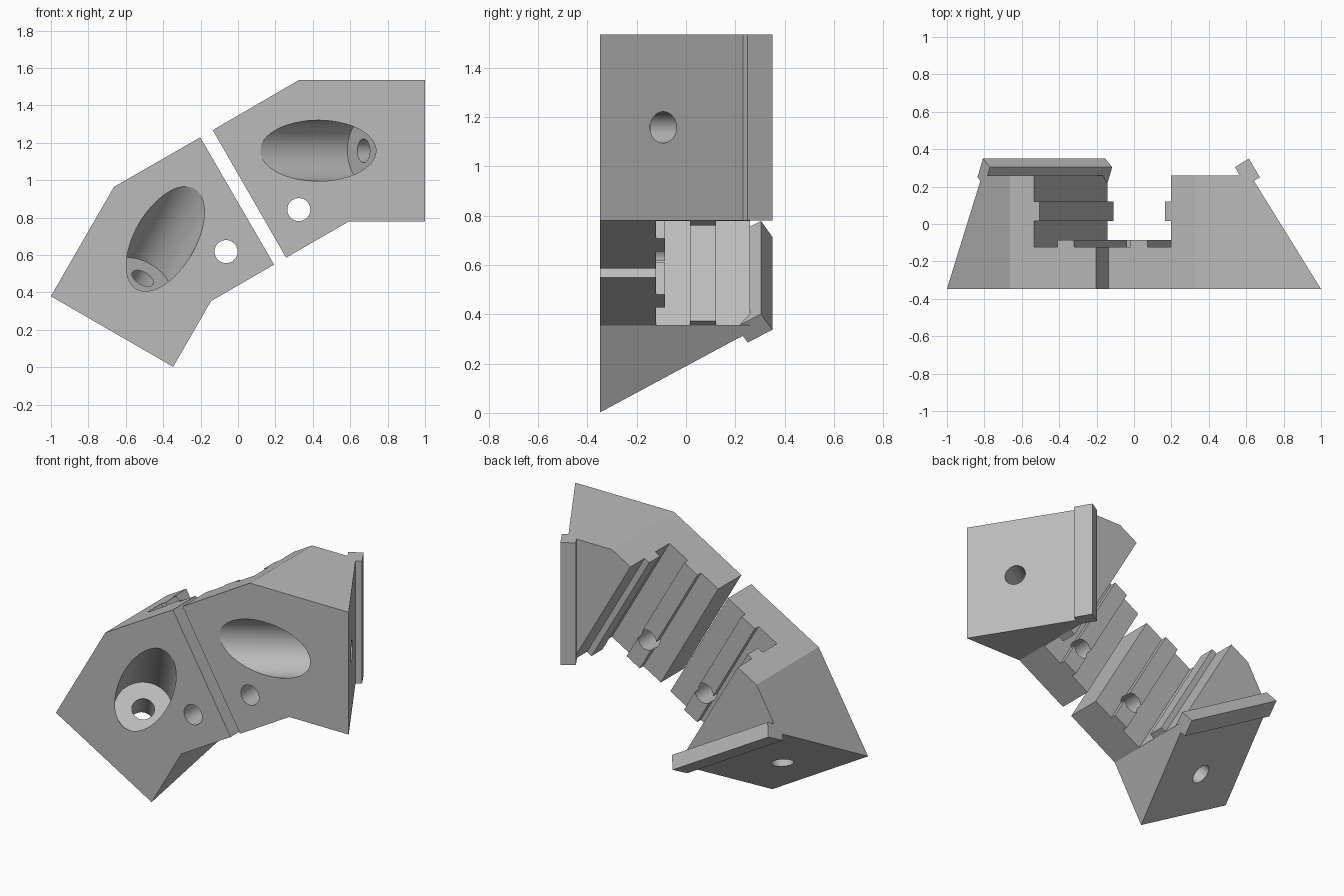
import bpy, bmesh, math
from mathutils import Matrix, Vector

cube = bpy.data.objects.get("Cube")
if cube:
    bpy.data.objects.remove(cube, do_unlink=True)

grey = bpy.data.materials.new("mid grey")
grey.use_nodes = True
GREY = (0.5, 0.5, 0.5, 1)
grey.diffuse_color = GREY
grey.node_tree.nodes["Principled BSDF"].inputs["Base Color"].default_value = GREY

# Main directions: across the rail (u), along the rail (v), and depth (y)
X, Y, Z = Vector((1, 0, 0)), Vector((0, 1, 0)), Vector((0, 0, 1))
TILT = math.radians(30)
U = Vector((math.cos(TILT), 0, math.sin(TILT)))
V = Vector((-math.sin(TILT), 0, math.cos(TILT)))
FRONT, BACK = -0.348, 0.26
BOTTOM, TOP = 0.78, 1.535
SLOPE = 0.62          # slant of the end face, x per y
MIRROR_U = 0.4785     # middle of the gap between the brackets


def finish(name, bm):
    bmesh.ops.recalc_face_normals(bm, faces=bm.faces)
    mesh = bpy.data.meshes.new(name)
    bm.to_mesh(mesh)
    bm.free()
    mesh.materials.append(grey)
    obj = bpy.data.objects.new(name, mesh)
    bpy.context.collection.objects.link(obj)
    return obj


def prism(name, points, a, b, axis, lo, hi):
    """Extrude a flat outline in directions a, b along axis."""
    bm = bmesh.new()
    face = bm.faces.new([bm.verts.new(a * p + b * q + axis * lo) for p, q in points])
    ext = bmesh.ops.extrude_face_region(bm, geom=[face])
    verts = [g for g in ext["geom"] if isinstance(g, bmesh.types.BMVert)]
    bmesh.ops.translate(bm, verts=verts, vec=axis * (hi - lo))
    return finish(name, bm)


def rod(name, start, end, radius):
    """Cylinder between two points."""
    d = end - start
    bm = bmesh.new()
    turn = d.to_track_quat("Z", "Y").to_matrix().to_4x4()
    bmesh.ops.create_cone(bm, cap_ends=True, segments=64, radius1=radius, radius2=radius,
                          depth=d.length, matrix=Matrix.Translation((start + end) / 2) @ turn)
    return finish(name, bm)


def combine(obj, other, operation):
    """Apply a boolean and discard the helper."""
    mod = obj.modifiers.new("cut", "BOOLEAN")
    mod.operation, mod.solver, mod.object = operation, "EXACT", other
    graph = bpy.context.evaluated_depsgraph_get()
    mesh = bpy.data.meshes.new_from_object(obj.evaluated_get(graph))
    obj.modifiers.clear()
    obj.data = mesh
    bpy.data.objects.remove(other, do_unlink=True)


# Bent body of the upper bracket
body = prism("upper_bracket",
             [(-0.135, 1.268), (0.325, TOP), (1, TOP), (1, BOTTOM), (0.594, BOTTOM), (0.257, 0.586)],
             X, Z, Y, FRONT, BACK)

# Slanted end face
end_x = lambda y: 1 - SLOPE * (y - FRONT)
combine(body, prism("end_cut", [(end_x(-0.5), -0.5), (end_x(0.5), 0.5), (1.5, 0.5), (1.5, -0.5)],
                    X, Y, Z, 0.5, 2), "DIFFERENCE")

# Rail seat, leaving one key rib on the wall and one on the floor
wall, floor, key = 0.902, -0.122, 0.036
seat = [(0.3, 0.5), (wall, 0.5), (wall, 0.121), (wall - key, 0.121), (wall - key, 0.016),
        (wall, 0.016), (wall, floor), (0.757, floor), (0.757, floor + key),
        (0.653, floor + key), (0.653, floor), (0.3, floor)]
combine(body, prism("seat_cut", seat, U, Y, V, 0, 1.6), "DIFFERENCE")

# Bolt hole through the floor
combine(body, rod("floor_hole", Vector((0.325, -0.6, 0.843)), Vector((0.325, 0.1, 0.843)), 0.0615),
        "DIFFERENCE")

# Bolt hole square to the end face, with a deep counterbore from the front
n = Vector((1, SLOPE, 0)).normalized()
exit_point = Vector((end_x(-0.092), -0.092, 1.158))
shoulder = exit_point - n * 0.2
combine(body, rod("counterbore", shoulder - n * 1.2, shoulder, 0.163), "DIFFERENCE")
combine(body, rod("end_hole", shoulder - n * 0.1, exit_point + n * 0.2, 0.0635), "DIFFERENCE")

# Locating lip along the back edge of the end face
combine(body, prism("lip", [(0.614, 0.35), (0.673, 0.25), (0.599, 0.204), (0.54, 0.304)],
                    X, Y, Z, BOTTOM, TOP), "UNION")

# Lower bracket is the reflection across the gap
lower = bpy.data.objects.new("lower_bracket", body.data.copy())
bpy.context.collection.objects.link(lower)
reflect = Matrix.Translation(U * MIRROR_U) @ Matrix.Scale(-1, 4, U) @ Matrix.Translation(-U * MIRROR_U)
lower.data.transform(reflect)
lower.data.flip_normals()

# Smooth bores, sharp corners
for obj in (body, lower):
    bpy.ops.object.select_all(action="DESELECT")
    obj.select_set(True)
    bpy.context.view_layer.objects.active = obj
    bpy.ops.object.shade_smooth_by_angle(angle=math.radians(20))
